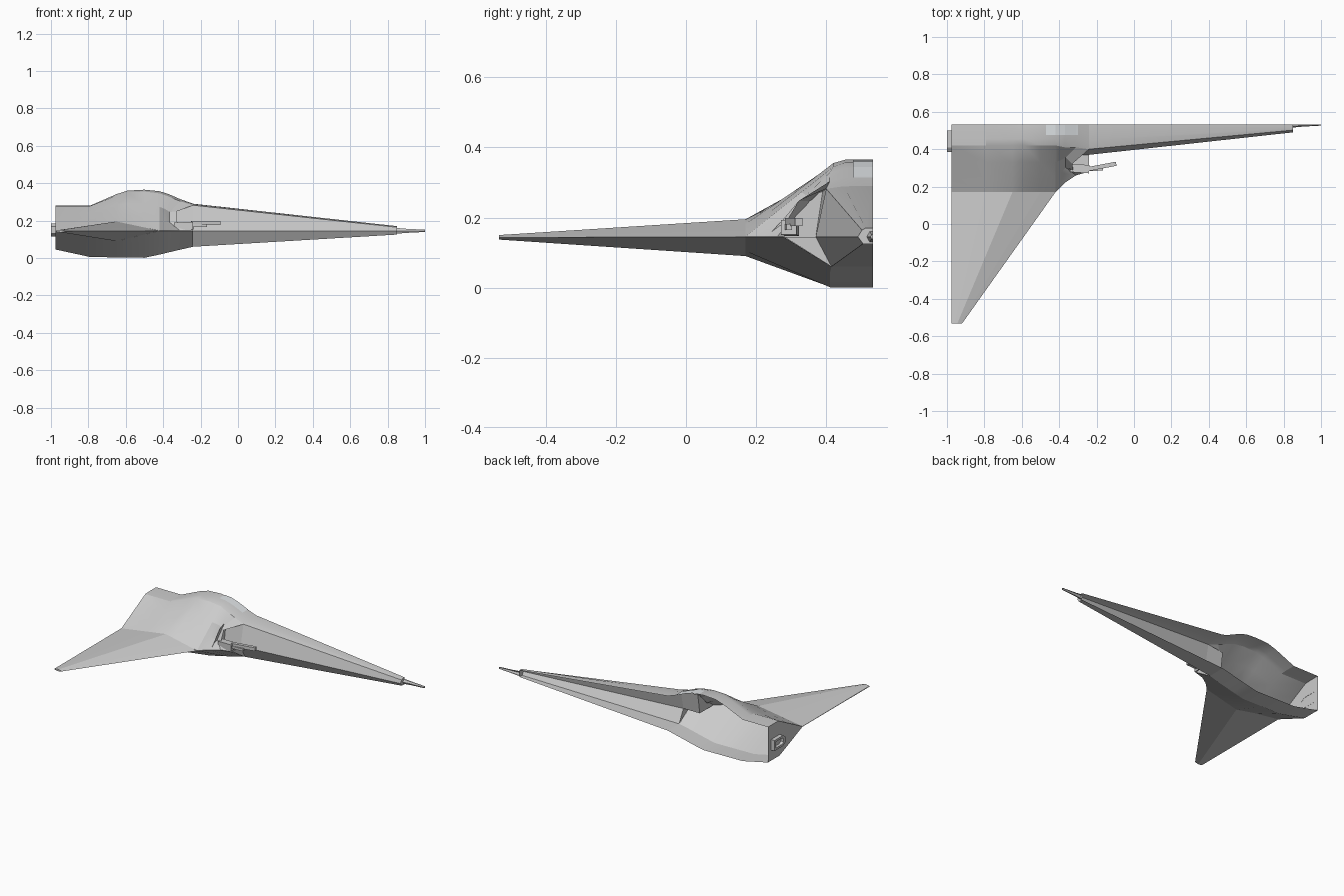
import bpy, bmesh
from mathutils import Vector

if "Cube" in bpy.data.objects:
    bpy.data.objects.remove(bpy.data.objects["Cube"])

C = 0.533  # centre plane: the model is an open half ship


def build(name, verts, faces, smooth=False, color=None):
    me = bpy.data.meshes.new(name)
    me.from_pydata(verts, [], faces)
    bm = bmesh.new()
    bm.from_mesh(me)
    bmesh.ops.remove_doubles(bm, verts=bm.verts, dist=0.0005)
    bmesh.ops.recalc_face_normals(bm, faces=bm.faces)
    bm.to_mesh(me)
    bm.free()
    ob = bpy.data.objects.new(name, me)
    bpy.context.collection.objects.link(ob)
    if color:
        mat = bpy.data.materials.new(name)
        mat.diffuse_color = color
        mat.use_nodes = True
        mat.node_tree.nodes["Principled BSDF"].inputs["Base Color"].default_value = mat.diffuse_color
        me.materials.append(mat)
    if smooth:
        bpy.ops.object.select_all(action='DESELECT')
        ob.select_set(True)
        bpy.context.view_layer.objects.active = ob
        bpy.ops.object.shade_smooth_by_angle(angle=0.35)
    return ob


def loft(name, rings, caps=(), closed=False, smooth=False, color=None, skip=()):
    n = len(rings[0])
    verts = [p for r in rings for p in r]
    faces = []
    for i in range(len(rings) - 1):
        for j in range(n if closed else n - 1):
            if j not in skip:
                k = (j + 1) % n
                faces.append((i*n + j, i*n + k, i*n + n + k, i*n + n + j))
    for c in caps:
        c %= len(rings)
        faces.append(tuple(range(c*n, c*n + n)))
    return build(name, verts, faces, smooth, color)


def at(x, pts):
    return [(x, y, z) for y, z in pts]


# Body: stations of x, top z, shoulder z, root y, root upper z, root lower z, bottom z
stations = [
    (-.975, .280, .278, .17, .146, .144, .045),
    (-.79, .280, .278, .17, .174, .118, .005),
    (-.65, .341, .333, .17, .195, .090, .003),
    (-.59, .360, .351, .17, .182, .104, .002),
    (-.50, .365, .355, .17, .163, .126, .001),
    (-.42, .357, .345, .17, .146, .144, .018),
    (-.37, .341, .328, .22, .146, .144, .030),
    (-.31, .315, .303, .26, .146, .144, .044),
]
rings = []
for x, t, s, ry, ru, rl, b in stations:
    sh, ro = Vector((x, .42 if x < -.4 else .41, s)), Vector((x, ry, ru))
    u, v = sh.lerp(ro, .36), sh.lerp(ro, .72)
    if x > -.4:                       # side panels draw back towards the intake
        u.x = v.x = -.392 if x < -.35 else -.365
    rings.append([(x, C, t), (x, .455, t), tuple(sh), tuple(u), tuple(v), tuple(ro),
                  (x, ry, rl), (x, .411, b), (x, C, b)])
rings.append([(-.24, C, .29), (-.24, .45, .289), (-.24, .40, .282), (-.33, .322, .248),
              (-.325, .288, .192), (-.24, .28, .146), (-.24, .28, .144),
              (-.24, .415, .06), (-.24, C, .06)])
loft("body", rings, caps=(0,), smooth=True)

# Wing: diamond sections from root to tip
wing_root = [(-.42, .17, .145), (-.50, .17, .163), (-.65, .17, .195), (-.79, .17, .174),
             (-.975, .17, .146), (-.975, .17, .144), (-.79, .17, .118), (-.65, .17, .09),
             (-.50, .17, .126)]
wing_tip = [(x, -C, z) for x, z in ((-.92, .143), (-.93, .146), (-.945, .15), (-.96, .149),
            (-.975, .146), (-.975, .142), (-.96, .138), (-.945, .137), (-.93, .140))]
loft("wing", [wing_root, wing_tip], caps=(-1,), closed=True)

# Long tapering nose
base = [(C, .29), (.45, .289), (.40, .282), (.37, .145), (.415, .06), (C, .06)]
end = [(C, .17), (.512, .17), (.502, .164), (.49, .145), (.505, .125), (C, .125)]
loft("nose", [at(-.24, base), at(.85, end)], caps=(-1,), smooth=True)

# Nose probe: half hexagon in steps
loft("nose_probe", [at(x, [(C, .145 + h), (C - h*.6, .145 + h), (C - h*1.15, .145),
                           (C - h*.6, .145 - h), (C, .145 - h)])
                    for x, h in ((.85, .015), (.90, .011), (1.0, .006))], caps=(-1,))

# Intake: inner wall, back plate, floor and front lip
build("intake", [
    (-.24, .40, .282), (-.24, .37, .145), (-.36, .37, .145), (-.36, .39, .275),
    (-.36, .322, .248), (-.36, .275, .192), (-.36, .23, .145),
    (-.31, .26, .145), (-.24, .28, .145), (-.24, .415, .06)],
    [(0, 1, 2, 3), (3, 2, 6, 5, 4), (1, 8, 7, 6, 2), (1, 9, 8)])


# Side gun: mount, lower plate and slanted barrel
def bar(name, a, b, w, h):
    a, b = Vector(a), Vector(b)
    side = (b - a).cross(Vector((0, 0, 1))).normalized() * w
    up = Vector((0, 0, h))
    loft(name, [[tuple(p + side*i + up*j) for i, j in ((-1, -1), (1, -1), (1, 1), (-1, 1))]
                for p in (a, b)], caps=(0, -1), closed=True)


bar("gun_mount", (-.34, .30, .168), (-.24, .293, .172), .022, .021)
bar("gun_plate", (-.25, .290, .173), (-.165, .294, .173), .008, .008)
bar("gun_barrel", (-.25, .293, .187), (-.095, .322, .187), .011, .011)

# Engine nozzle: chamfered ring with recessed plate
outer = [(.50, .115), (.50, .185), (.41, .185), (.385, .168), (.385, .132), (.41, .115)]
inner = [(.445 + (y - .445)*.7, .15 + (z - .15)*.6) for y, z in outer]
loft("engine_nozzle", [at(-.974, outer), at(-1.0, outer), at(-1.0, inner), at(-.98, inner)],
     caps=(-1,), closed=True)

# Canopy window lying on the top surface
pane = [(-.47, .3645), (-.42, .3595), (-.37, .3435), (-.31, .3175), (-.30, .3135)]
loft("canopy_window", [[(x, C, z), (x, .477, z)] for x, z in pane],
     color=(.75, .78, .8, 1))
